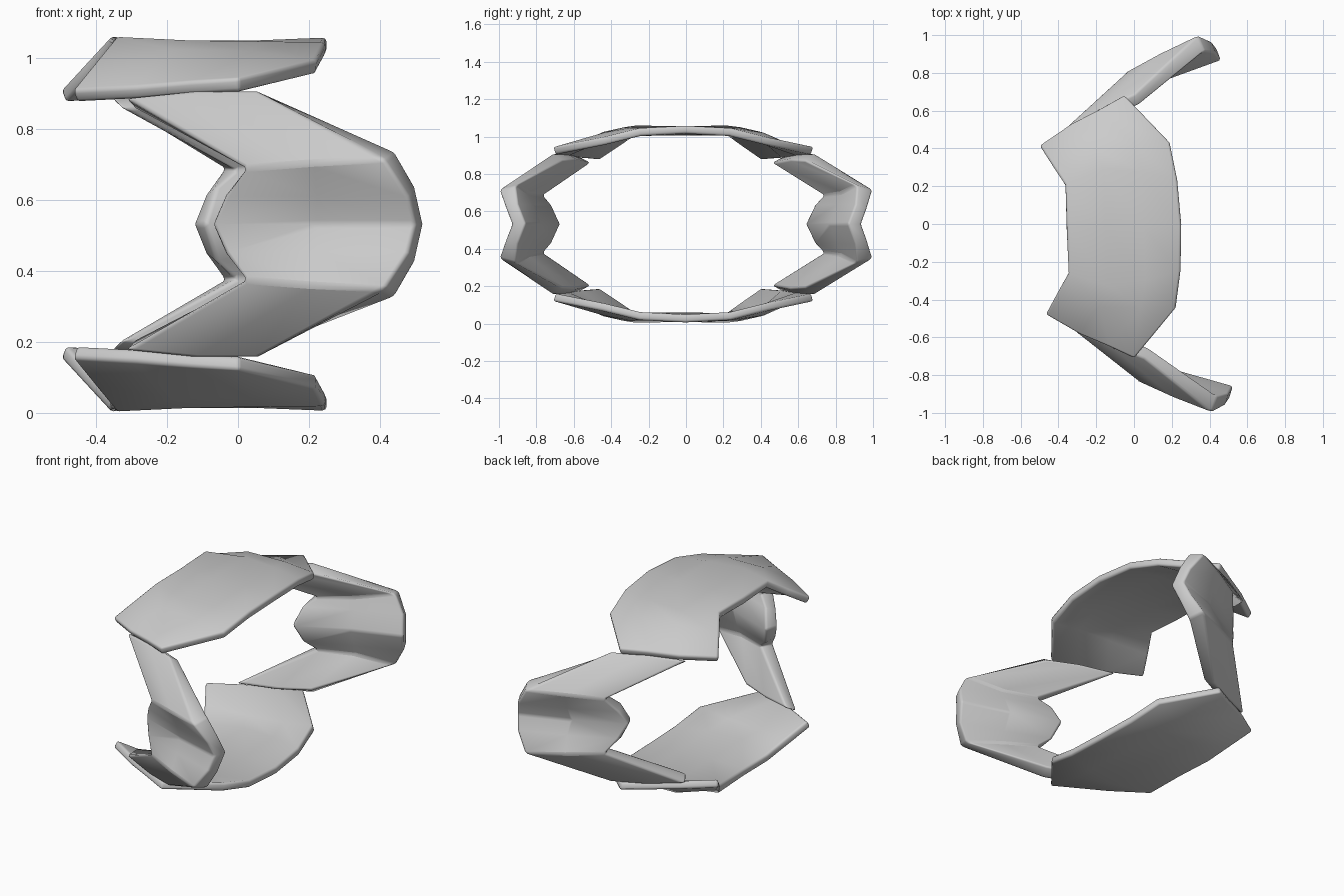
import bpy, bmesh, math
from mathutils import Vector, Matrix

if "Cube" in bpy.data.objects:
    bpy.data.objects.remove(bpy.data.objects["Cube"])

MID = 0.532                                   # height of the mirror plane
CENTRE = Vector((0, 0, MID))
PLACE = Matrix.Translation((0, -0.0135, 0)) @ Matrix.Rotation(0.037, 4, 'Z')


def mirrored(rows, axis, about):
    """Continue a grid of rows past its last row by reflection."""
    back = []
    for row in reversed(rows[:-1]):
        new = []
        for p in row:
            q = list(p)
            q[axis] = 2 * about - q[axis]
            new.append(tuple(q))
        back.append(new)
    return rows + back


def panel(name, rows, flip, thickness):
    """Thick bent sheet through a grid of points; the grid is its outer face."""
    bm = bmesh.new()
    grid = [[bm.verts.new(flip(Vector(p))) for p in row] for row in rows]
    for r0, r1 in zip(grid, grid[1:]):
        for i in range(len(r0) - 1):
            bm.faces.new((r0[i], r0[i + 1], r1[i + 1], r1[i]))
    bm.normal_update()
    if sum(f.normal.dot(f.calc_center_median() - CENTRE) for f in bm.faces) < 0:
        bmesh.ops.reverse_faces(bm, faces=bm.faces[:])
    bm.transform(PLACE)
    mesh = bpy.data.meshes.new(name)
    bm.to_mesh(mesh)
    bm.free()
    ob = bpy.data.objects.new(name, mesh)
    bpy.context.collection.objects.link(ob)
    sol = ob.modifiers.new("thickness", 'SOLIDIFY')
    sol.thickness = thickness
    sol.offset = -1
    sol.use_even_offset = True
    bev = ob.modifiers.new("soft_edges", 'BEVEL')
    bev.width = 0.012
    bev.segments = 2
    bev.limit_method = 'ANGLE'
    bev.angle_limit = math.radians(40)
    bpy.ops.object.select_all(action='DESELECT')
    ob.select_set(True)
    bpy.context.view_layer.objects.active = ob
    bpy.ops.object.shade_smooth_by_angle(angle=math.radians(35))
    return ob


# Curved plate: rows from the +y end to the middle, back to front
plate = [
    [(-0.485, 0.45, 0.91), (-0.31, 0.56, 0.92), (-0.16, 0.63, 0.935), (-0.025, 0.698, 0.945)],
    [(-0.42, 0.34, 0.985), (-0.2, 0.42, 1.025), (0.02, 0.43, 1.02), (0.205, 0.44, 0.995)],
    [(-0.355, 0.235, 1.06), (-0.15, 0.31, 1.05), (0.05, 0.29, 1.047), (0.238, 0.24, 1.045)],
    [(-0.355, 0, 1.055), (-0.15, 0, 1.047), (0.05, 0, 1.05), (0.25, 0, 1.058)],
]
plate = mirrored(plate, 1, 0)
panel("top_plate", plate, lambda p: p, 0.042)
panel("bottom_plate", plate, lambda p: Vector((p.x, p.y, 2 * MID - p.z)), 0.042)

# Side arm with a groove along its middle: rows from the top joint to mid height
arm = [
    [(-0.34, 0.54, 0.89), (-0.15, 0.625, 0.91), (0.03, 0.70, 0.91)],
    [(-0.01, 0.82, 0.69), (0.18, 0.915, 0.705), (0.375, 1.0, 0.715)],
    [(-0.065, 0.765, 0.61), (0.19, 0.875, 0.61), (0.445, 0.965, 0.61)],
    [(-0.1, 0.725, MID), (0.19, 0.845, MID), (0.467, 0.935, MID)],
]
arm = mirrored(arm, 2, MID)
panel("back_arm", arm, lambda p: p, 0.072)
panel("front_arm", arm, lambda p: Vector((p.x, -p.y, p.z)), 0.072)
